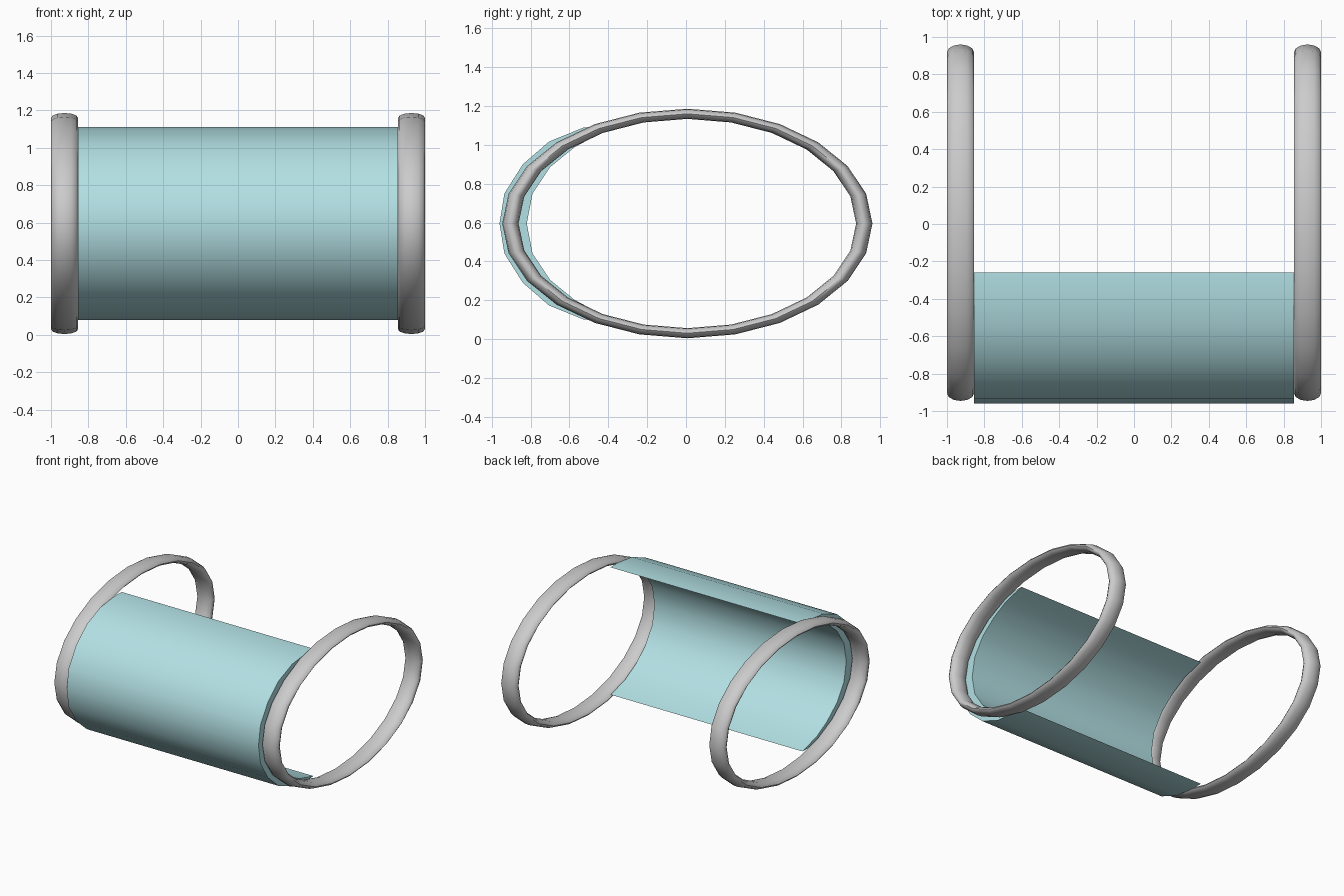
import bpy, bmesh, math

if "Cube" in bpy.data.objects:
    bpy.data.objects.remove(bpy.data.objects["Cube"])

CZ = 0.595


def finish(obj, angle):
    bpy.ops.object.select_all(action='DESELECT')
    obj.select_set(True)
    bpy.context.view_layer.objects.active = obj
    bpy.ops.object.shade_smooth_by_angle(angle=math.radians(angle))


def mesh_object(name, bm):
    bmesh.ops.recalc_face_normals(bm, faces=bm.faces[:])
    mesh = bpy.data.meshes.new(name)
    bm.to_mesh(mesh)
    bm.free()
    obj = bpy.data.objects.new(name, mesh)
    bpy.context.collection.objects.link(obj)
    return obj


# End rings: 24-sided torus squashed to an oval, widened along x
def oval_ring(name, x, sides=24, around=12):
    bm = bmesh.new()
    rows = []
    for i in range(sides):
        a = math.tau * i / sides
        row = []
        for j in range(around):
            b = math.tau * j / around
            r = 0.911 + 0.042 * math.cos(b)
            row.append(bm.verts.new((x + 0.0725 * math.sin(b),
                                     0.007 + r * math.cos(a),
                                     CZ + 0.62 * r * math.sin(a))))
        rows.append(row)
    for i in range(sides):
        p, q = rows[i], rows[(i + 1) % sides]
        for j in range(around):
            k = (j + 1) % around
            bm.faces.new((p[j], q[j], q[k], p[k]))
    finish(mesh_object(name, bm), 60)


oval_ring("left_ring", -0.9275)
oval_ring("right_ring", 0.9275)

# Curved front panel: upper half profile (y, height above centre), mirrored below
outer = [(-0.96, 0), (-0.935, 0.155), (-0.84, 0.305), (-0.705, 0.422),
         (-0.53, 0.493), (-0.33, 0.515)]
inner = [(-0.26, 0.513), (-0.44, 0.465), (-0.575, 0.392),
         (-0.70, 0.29), (-0.79, 0.155), (-0.82, 0)]


def mirrored(points):
    return [(y, -z) for y, z in points if z > 0]


half = len(outer)
top_out, top_in = outer, inner[::-1]
outer_line = mirrored(top_out)[::-1] + top_out
inner_line = mirrored(top_in)[::-1] + top_in

bm = bmesh.new()
loop = outer_line + inner_line[::-1]
n, m = len(loop), len(outer_line)
ends = [[bm.verts.new((x, y, CZ + z)) for y, z in loop] for x in (-0.855, 0.855)]
for i in range(n):
    k = (i + 1) % n
    bm.faces.new((ends[0][i], ends[0][k], ends[1][k], ends[1][i]))
for e in ends:
    for i in range(m - 1):
        bm.faces.new((e[i], e[i + 1], e[n - 2 - i], e[n - 1 - i]))
panel = mesh_object("curved_panel", bm)
finish(panel, 40)

mat = bpy.data.materials.new("pale_teal")
mat.diffuse_color = (0.45, 0.75, 0.78, 1)
mat.use_nodes = True
mat.node_tree.nodes["Principled BSDF"].inputs["Base Color"].default_value = mat.diffuse_color
panel.data.materials.append(mat)
